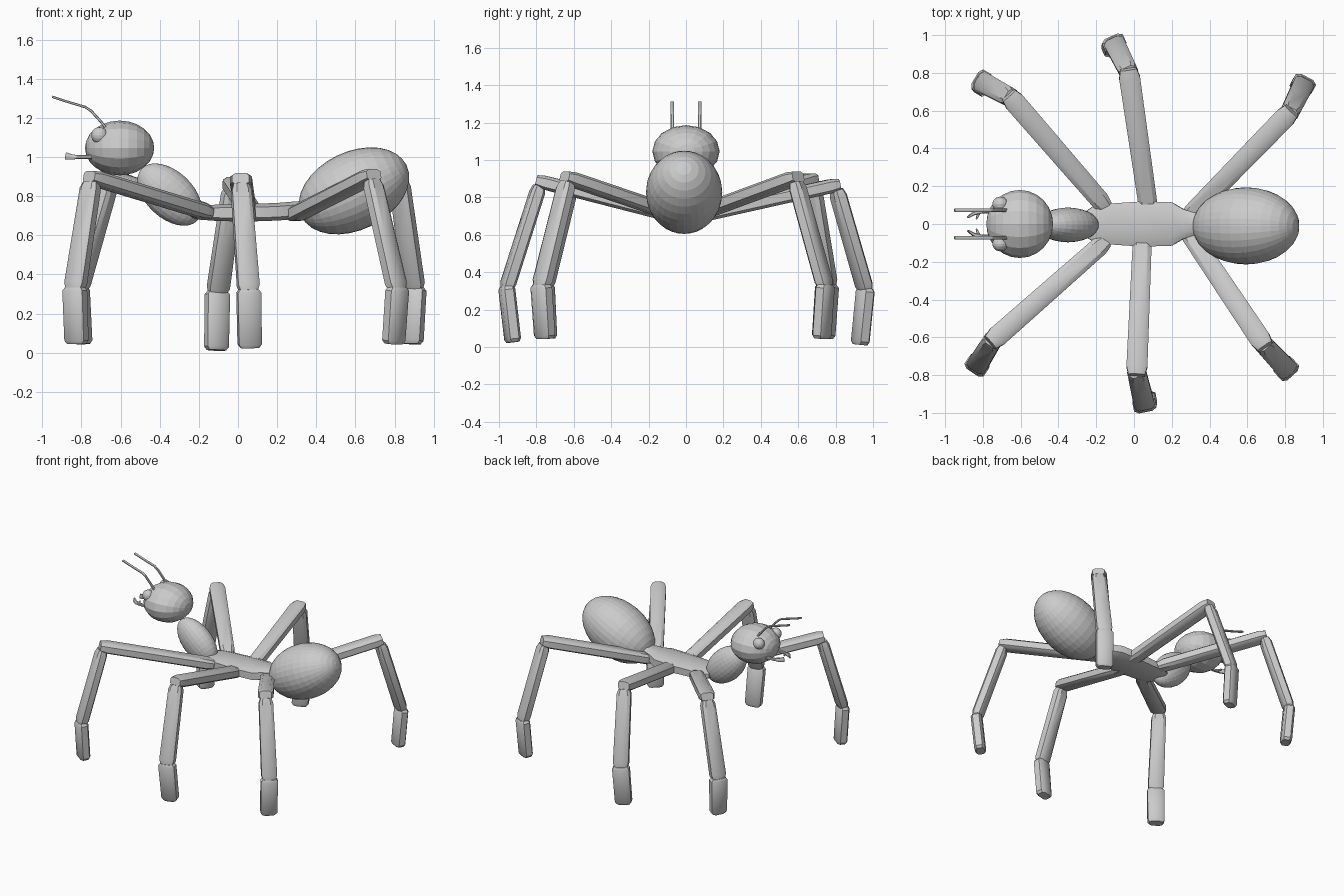
import bpy, bmesh, math
from mathutils import Vector, Matrix

old = bpy.data.objects.get("Cube")
if old:
    bpy.data.objects.remove(old, do_unlink=True)

grey = bpy.data.materials.new("plain_grey")
grey.use_nodes = True
grey.diffuse_color = (0.6, 0.6, 0.6, 1)
grey.node_tree.nodes["Principled BSDF"].inputs["Base Color"].default_value = (0.6, 0.6, 0.6, 1)


def finish(name, bm, smooth=False):
    bmesh.ops.recalc_face_normals(bm, faces=bm.faces)
    mesh = bpy.data.meshes.new(name)
    bm.to_mesh(mesh)
    bm.free()
    mesh.materials.append(grey)
    obj = bpy.data.objects.new(name, mesh)
    bpy.context.collection.objects.link(obj)
    if smooth:
        bpy.ops.object.select_all(action='DESELECT')
        obj.select_set(True)
        bpy.context.view_layer.objects.active = obj
        bpy.ops.object.shade_smooth_by_angle(angle=math.radians(35))
    return obj


def ellipsoid(name, centre, radii, tilt=0, segments=32, rings=16):
    """Ball with its poles along x, stretched, then tilted about y (degrees, +x end up)."""
    bm = bmesh.new()
    bmesh.ops.create_uvsphere(bm, u_segments=segments, v_segments=rings, radius=1)
    matrix = (Matrix.Translation(centre) @ Matrix.Rotation(math.radians(-tilt), 4, 'Y')
              @ Matrix.Diagonal((*radii, 1)) @ Matrix.Rotation(math.pi / 2, 4, 'Y'))
    bmesh.ops.transform(bm, matrix=matrix, verts=bm.verts)
    return finish(name, bm)


def loft(name, sections, side, corner=0.6):
    """Skin chamfered rectangles (position, width, thickness) along a path."""
    bm = bmesh.new()
    points = [Vector(s[0]) for s in sections]
    outline = [(1, -corner), (1, corner), (corner, 1), (-corner, 1),
               (-1, corner), (-1, -corner), (-corner, -1), (corner, -1)]
    rings = []
    for i, (pos, width, thick) in enumerate(sections):
        along = (points[min(i + 1, len(points) - 1)] - points[max(i - 1, 0)]).normalized()
        across = (side - along * side.dot(along)).normalized()
        up = along.cross(across)
        rings.append([bm.verts.new(points[i] + across * u * width / 2 + up * v * thick / 2)
                      for u, v in outline])
    for a, b in zip(rings, rings[1:]):
        for k in range(8):
            bm.faces.new((a[k], a[(k + 1) % 8], b[(k + 1) % 8], b[k]))
    bm.faces.new(rings[0])
    bm.faces.new(rings[-1])
    return finish(name, bm, smooth=True)


def limb(name, start, end, w0, w1, thick, side):
    """One leg segment: a soft bar with pinched ends."""
    a, b = Vector(start), Vector(end)
    steps = [(0, 0.78), (0.06, 1), (0.5, 1), (0.94, 1), (1, 0.78)]
    loft(name, [(a.lerp(b, t), (w0 + (w1 - w0) * t) * s, thick * s) for t, s in steps], side)


# Body
ellipsoid("abdomen", (0.593, -0.01, 0.827), (0.299, 0.204, 0.2), tilt=26)
ellipsoid("front_thorax", (-0.35, -0.005, 0.808), (0.195, 0.092, 0.12), tilt=-43, segments=24)
ellipsoid("head", (-0.605, 0, 1.046), (0.177, 0.18, 0.14), segments=16, rings=12)
loft("thorax_plate", [((-0.25, 0, 0.72), 0.14, 0.05), ((-0.2, 0, 0.715), 0.21, 0.07),
                      ((-0.1, 0, 0.715), 0.22, 0.085), ((0.05, 0, 0.715), 0.24, 0.09),
                      ((0.2, 0, 0.72), 0.23, 0.09), ((0.26, 0, 0.725), 0.16, 0.09),
                      ((0.32, 0, 0.73), 0.12, 0.09), ((0.4, 0, 0.75), 0.12, 0.09)],
     Vector((0, 1, 0)))

# Eyes, antennae and jaws, one of each per side
for label, s in (("left", -1), ("right", 1)):
    ellipsoid(label + "_eye", (-0.708, s * 0.105, 1.11), (0.042, 0.04, 0.043),
              segments=16, rings=10)
    loft(label + "_antenna", [((-0.66, s * 0.073, 1.13), 0.018, 0.014),
                              ((-0.7, s * 0.073, 1.18), 0.018, 0.014),
                              ((-0.75, s * 0.073, 1.235), 0.018, 0.014),
                              ((-0.78, s * 0.073, 1.255), 0.018, 0.013),
                              ((-0.88, s * 0.073, 1.285), 0.018, 0.012),
                              ((-0.95, s * 0.073, 1.308), 0.02, 0.012)], Vector((0, 1, 0)))
    loft(label + "_jaw", [((-0.72, s * 0.07, 1.0), 0.025, 0.02),
                          ((-0.81, s * 0.066, 1.0), 0.022, 0.018),
                          ((-0.85, s * 0.055, 1.0), 0.02, 0.026),
                          ((-0.88, s * 0.035, 1.005), 0.01, 0.038)], Vector((0, 1, 0)))
    loft(label + "_jaw_tooth", [((-0.82, s * 0.062, 1.0), 0.02, 0.016),
                                ((-0.835, s * 0.025, 1.0), 0.008, 0.01)], Vector((1, 0, 0)))

# Legs: hip, knee, ankle, foot tip
legs = {
    "front_left": ((-0.15, -0.09, 0.715), (-0.735, -0.605, 0.9),
                   (-0.835, -0.755, 0.32), (-0.825, -0.74, 0.045)),
    "front_right": ((-0.15, 0.09, 0.715), (-0.64, 0.655, 0.9),
                    (-0.81, 0.755, 0.32), (-0.795, 0.735, 0.045)),
    "middle_left": ((0.045, -0.06, 0.7), (0.015, -0.765, 0.89),
                    (0.055, -0.96, 0.31), (0.06, -0.925, 0.025)),
    "middle_right": ((0.08, 0.06, 0.7), (-0.025, 0.785, 0.87),
                     (-0.105, 0.96, 0.3), (-0.11, 0.93, 0.012)),
    "back_left": ((0.28, -0.03, 0.7), (0.675, -0.62, 0.91),
                  (0.815, -0.775, 0.32), (0.795, -0.755, 0.045)),
    "back_right": ((0.28, 0.03, 0.7), (0.81, 0.575, 0.91),
                   (0.9, 0.745, 0.32), (0.885, 0.725, 0.045)),
}
for label, (hip, knee, ankle, tip) in legs.items():
    hip, knee, ankle, tip = map(Vector, (hip, knee, ankle, tip))
    out = (knee - hip) * Vector((1, 1, 0))
    out.normalize()
    side = Vector((-out.y, out.x, 0))
    limb(label + "_thigh", hip, knee + out * 0.035, 0.1, 0.112, 0.075, side)
    shin_side = Vector((-(ankle - knee).y, (ankle - knee).x, 0)).normalized()
    top = knee + out * 0.02 - Vector((0, 0, 0.03))
    limb(label + "_shin", top, ankle, 0.1, 0.112, 0.075, shin_side)
    limb(label + "_foot", ankle + Vector((0, 0, 0.015)), tip, 0.122, 0.118, 0.078, shin_side)
